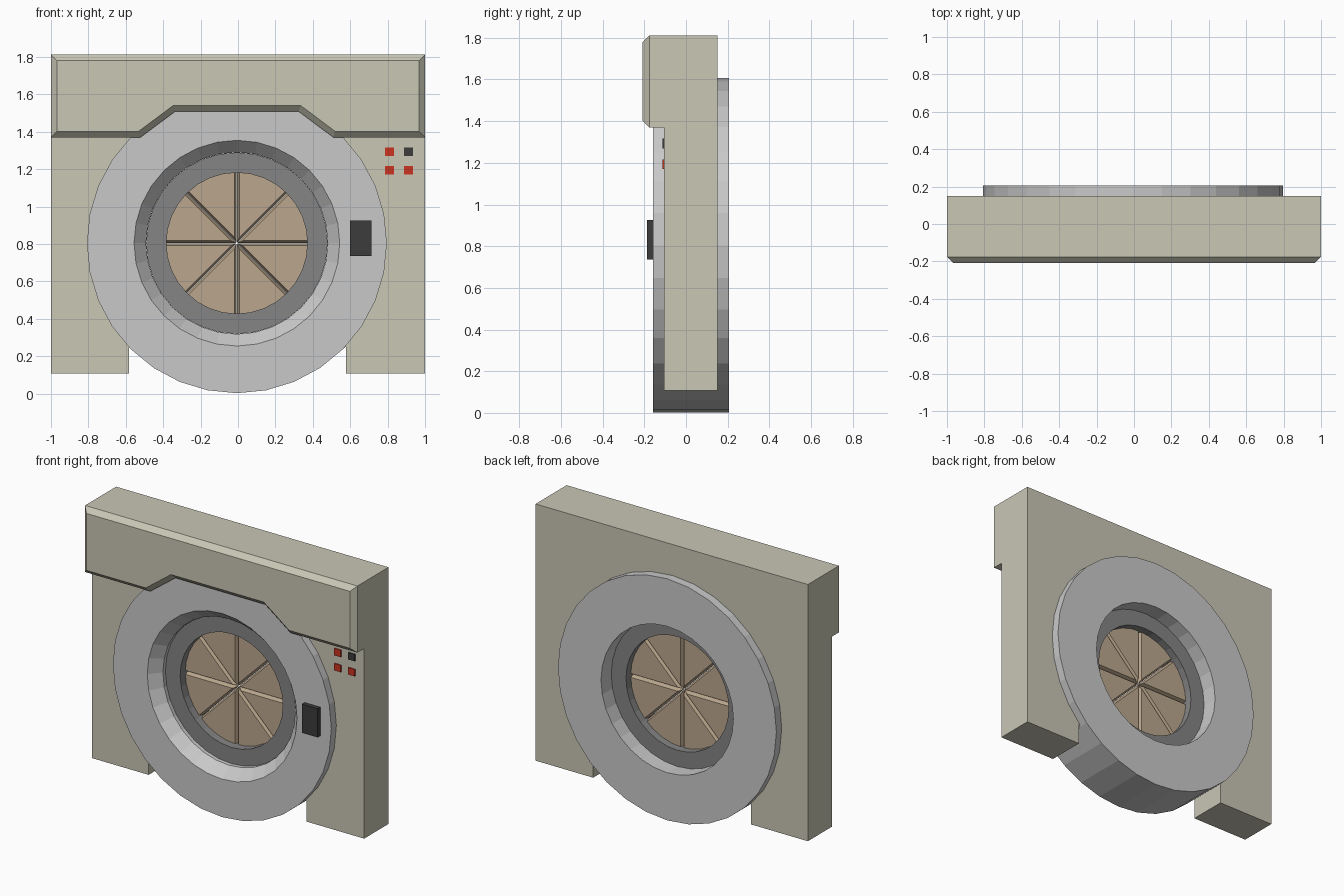
import bpy, bmesh, math
from mathutils import Vector

if "Cube" in bpy.data.objects:
    bpy.data.objects.remove(bpy.data.objects["Cube"])

CX, CZ, R, N = -0.006, 0.804, 0.802, 32


def material(name, hex_rgb):
    lin = []
    for i in (0, 2, 4):
        c = int(hex_rgb[i:i + 2], 16) / 255
        lin.append(c / 12.92 if c <= 0.04045 else ((c + 0.055) / 1.055) ** 2.4)
    m = bpy.data.materials.new(name)
    m.diffuse_color = (*lin, 1)
    m.use_nodes = True
    m.node_tree.nodes["Principled BSDF"].inputs["Base Color"].default_value = m.diffuse_color
    return m


BEIGE = material("beige", "C9C7B5")
LIGHT = material("light grey", "C9C9C9")
DARK = material("dark grey", "858585")
TAN = material("tan", "BBA78D")
RED = material("red", "CC3320")
BLACK = material("charcoal", "3C3C3C")


def finish(name, bm, mat):
    bmesh.ops.recalc_face_normals(bm, faces=bm.faces[:])
    me = bpy.data.meshes.new(name)
    bm.to_mesh(me)
    bm.free()
    me.materials.append(mat)
    ob = bpy.data.objects.new(name, me)
    bpy.context.collection.objects.link(ob)
    return ob


def loft(bm, loops, ring=False):
    """Bridge equal point loops; cap the ends, or close the last to the first."""
    vs = [[bm.verts.new(p) for p in lp] for lp in loops]
    pairs = list(zip(vs, vs[1:])) + ([(vs[-1], vs[0])] if ring else [])
    n = len(vs[0])
    for a, b in pairs:
        for i in range(n):
            j = (i + 1) % n
            bm.faces.new((a[i], a[j], b[j], b[i]))
    if not ring:
        bm.faces.new(vs[0])
        bm.faces.new(vs[-1])


def at_y(pts, y):
    return [(x, y, z) for x, z in pts]


def circle(r, steps=range(N)):
    return [(CX + r * math.sin(math.tau * k / N), CZ + r * math.cos(math.tau * k / N))
            for k in steps]


def inset(pts, d):
    """Mitred inward offset of a counter-clockwise outline."""
    out = []
    for i, p in enumerate(pts):
        a, p, b = Vector(pts[i - 1]), Vector(p), Vector(pts[(i + 1) % len(pts)])
        e1, e2 = (p - a).normalized(), (b - p).normalized()
        n1, n2 = Vector((-e1.y, e1.x)), Vector((-e2.y, e2.x))
        out.append(tuple(p + (n1 + n2) * d / (1 + n1.dot(n2))))
    return out


def lathe(name, profile, mat):
    bm = bmesh.new()
    loft(bm, [at_y(circle(r), y) for r, y in profile], ring=True)
    return finish(name, bm, mat)


def box(name, x, y, z, mat):
    bm = bmesh.new()
    rect = [(x[0], z[0]), (x[1], z[0]), (x[1], z[1]), (x[0], z[1])]
    loft(bm, [at_y(rect, y[0]), at_y(rect, y[1])])
    return finish(name, bm, mat)


# Wall: slab with a round opening and a wider notch at the foot
arc = circle(R, range(-12, 13))
low = CZ - 0.553
wall = ([(-1, 0.108), (-0.583, 0.108), (-0.583, low)] + arc
        + [(0.577, low), (0.577, 0.108), (1, 0.108), (1, 1.812), (-1, 1.812)])
bm = bmesh.new()
loft(bm, [at_y(wall, -0.105), at_y(wall, 0.15)])
finish("wall", bm, BEIGE)

# Header: overhanging beam with a bevelled front and trapezoid notch
head = [(-1, 1.37), (CX - 0.515, 1.37), (CX - 0.33, 1.508), (CX + 0.33, 1.508),
        (CX + 0.515, 1.37), (1, 1.37), (1, 1.812), (-1, 1.812)]
bm = bmesh.new()
loft(bm, [at_y(inset(head, 0.032), -0.208), at_y(head, -0.176), at_y(head, -0.105)])
finish("header", bm, BEIGE)

# Hatch ring with conical mouth, and the darker window frame inside it
lathe("hatch_ring", [(R, -0.158), (0.55, -0.158), (0.486, -0.085),
                     (0.486, 0.206), (R, 0.206)], LIGHT)
lathe("window_frame", [(0.485, -0.06), (0.377, -0.06), (0.377, 0.1), (0.485, 0.1)], DARK)

# Iris: eight wedges whose bevelled edges form V grooves on both sides
bm = bmesh.new()
r = 0.378
for w in range(8):
    loops = []
    for gap, y in ((0.013, -0.006), (0.001, 0.022), (0.013, 0.05)):
        a0 = w * math.tau / 8
        mid, edge = a0 + math.tau / 16, math.asin(gap / r)
        tip = gap / math.sin(math.tau / 16)
        angs = [a0 + edge] + [a0 + math.tau * k / N for k in (1, 2, 3)] + [a0 + math.tau / 8 - edge]
        pts = [(CX + tip * math.sin(mid), CZ + tip * math.cos(mid))]
        pts += [(CX + r * math.sin(a), CZ + r * math.cos(a)) for a in angs]
        loops.append(at_y(pts, y))
    loft(bm, loops)
finish("iris_wedges", bm, TAN)

# Handle plate on the ring
box("handle_plate", (0.60, 0.715), (-0.187, -0.158), (0.735, 0.925), BLACK)

# Indicator buttons
for i, x in enumerate((0.785, 0.887)):
    for j, z in enumerate((1.17, 1.27)):
        box(f"button_{i}{j}", (x, x + 0.048), (-0.112, -0.105), (z, z + 0.046),
            BLACK if i and j else RED)
